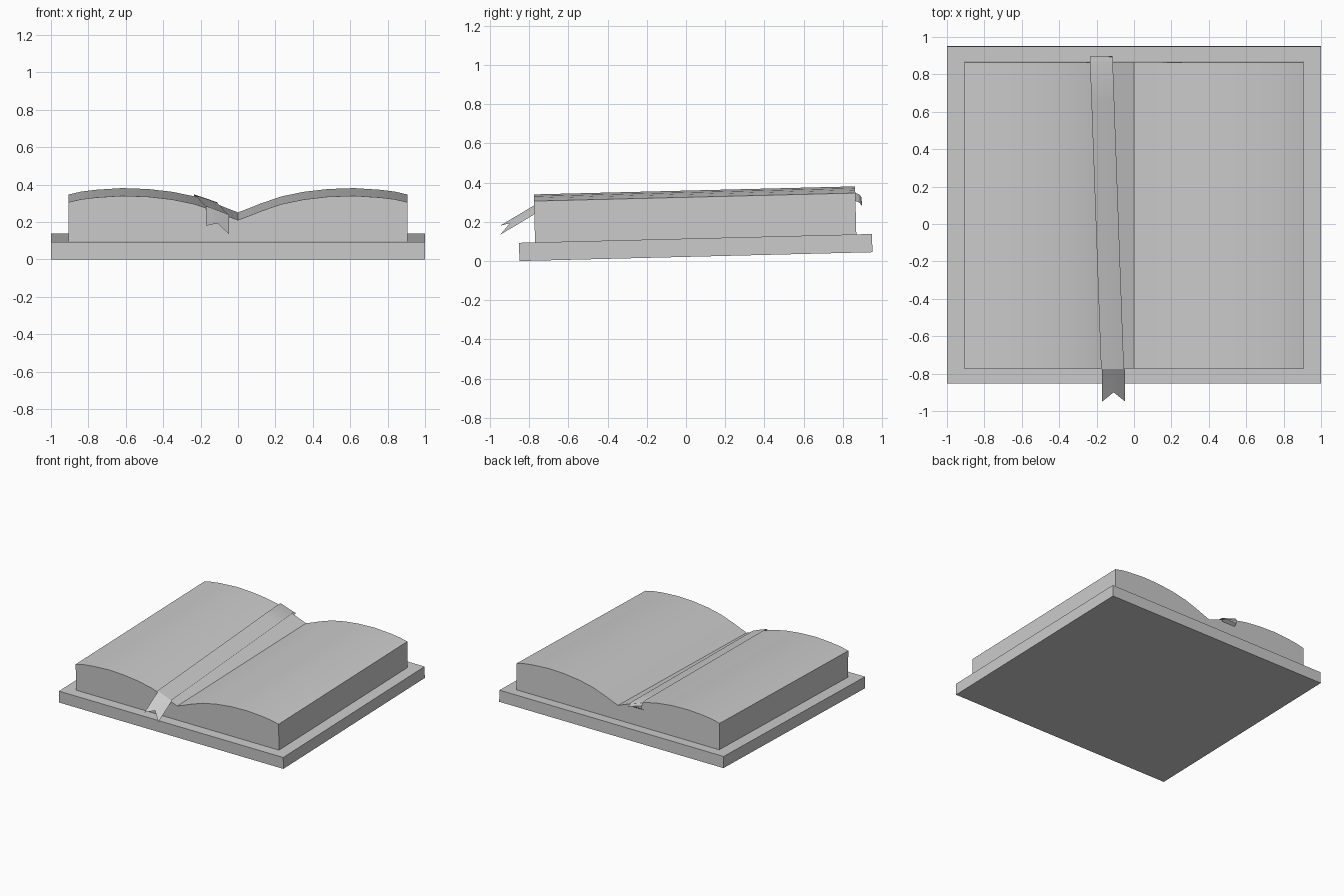
import bpy, bmesh, math
from mathutils import Matrix, Vector

cube = bpy.data.objects.get("Cube")
if cube:
    bpy.data.objects.remove(cube, do_unlink=True)

# One stone-grey material for everything
grey = bpy.data.materials.new("stone_grey")
grey.use_nodes = True
colour = (0.6, 0.6, 0.6, 1)
grey.diffuse_color = colour
grey.node_tree.nodes["Principled BSDF"].inputs["Base Color"].default_value = colour

# The whole book leans gently about the lower front edge
pivot = Vector((0, -0.85, 0))
TILT = (Matrix.Translation(pivot) @ Matrix.Rotation(math.atan(0.045 / 1.8), 4, 'X')
        @ Matrix.Translation(-pivot))


def finish(bm, name, smooth=False):
    bm.transform(TILT)
    mesh = bpy.data.meshes.new(name)
    bm.to_mesh(mesh)
    bm.free()
    mesh.materials.append(grey)
    obj = bpy.data.objects.new(name, mesh)
    bpy.context.collection.objects.link(obj)
    if smooth:
        bpy.ops.object.select_all(action='DESELECT')
        obj.select_set(True)
        bpy.context.view_layer.objects.active = obj
        bpy.ops.object.shade_smooth_by_angle(angle=math.radians(25))
    return obj


def extrude_profile(name, outline, y0, y1, smooth=False):
    bm = bmesh.new()
    face = bm.faces.new([bm.verts.new((x, y0, z)) for x, z in outline])
    out = bmesh.ops.extrude_face_region(bm, geom=[face], use_keep_orig=True)
    verts = [g for g in out["geom"] if isinstance(g, bmesh.types.BMVert)]
    bmesh.ops.translate(bm, verts=verts, vec=(0, y1 - y0, 0))
    bmesh.ops.recalc_face_normals(bm, faces=bm.faces)
    return finish(bm, name, smooth)


# Page surface height, from the gutter to the outer edge
PAGE = [(0, 0.208), (0.06, 0.231), (0.12, 0.255), (0.23, 0.293), (0.35, 0.318),
        (0.48, 0.333), (0.62, 0.338), (0.76, 0.329), (0.84, 0.319), (0.905, 0.304)]


def page_height(x):
    x = abs(x)
    for (xa, za), (xb, zb) in zip(PAGE, PAGE[1:]):
        if x <= xb:
            return za + (zb - za) * (x - xa) / (xb - xa)
    return PAGE[-1][1]


# Cover slab
BASE_TOP = 0.093
extrude_profile("cover", [(-1, 0), (1, 0), (1, BASE_TOP), (-1, BASE_TOP)], -0.85, 0.952)

# Page block, mirrored about the gutter
tops = PAGE[::-1] + [(-x, z) for x, z in PAGE[1:]]
extrude_profile("page_block", [(-0.905, BASE_TOP), (0.905, BASE_TOP)] + tops,
                -0.768, 0.872, smooth=True)

# Ribbon bookmark: rows across its width, from the hanging back to the notched front
COLS = 4


def left_edge(y):
    return -0.176 - 0.059 * (y + 0.77) / 1.64


def row(y, z=None, drop=0, left=None):
    start = left_edge(y) if left is None else left
    xs = [start + 0.122 * i / COLS for i in range(COLS + 1)]
    return [Vector((x, y, page_height(x) + 0.01 - drop if z is None else z)) for x in xs]


rows = [row(0.878, z=0.1), row(0.878, z=0.235), row(0.902, z=0.25),
        row(0.904, drop=0.025), row(0.893, drop=0.008), row(0.875)]
rows += [row(0.872 - 1.64 * i / 8) for i in range(1, 9)]
rows.append(row(-0.773, drop=0.003, left=-0.17))
tip = row(-0.945, left=-0.17)
for i, p in enumerate(tip):
    notch = 1 - abs(2 * i / COLS - 1)
    p.y += 0.05 * notch
    p.z -= 0.1 - 0.033 * notch
rows.append(tip)

bm = bmesh.new()
grid = [[bm.verts.new(p) for p in r] for r in rows]
for a, b in zip(grid, grid[1:]):
    for i in range(COLS):
        bm.faces.new((a[i], b[i], b[i + 1], a[i + 1]))
finish(bm, "ribbon_bookmark", smooth=True)
